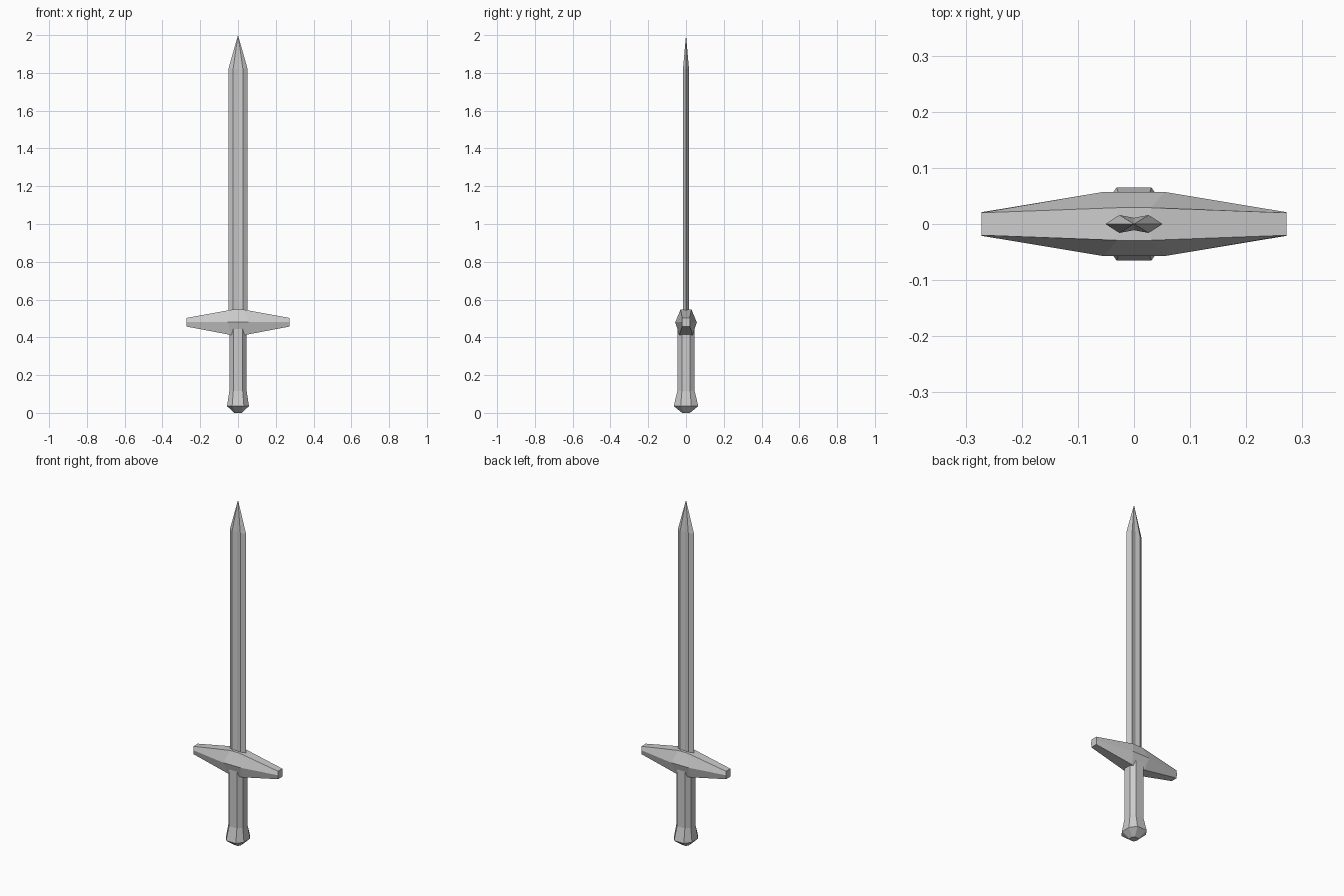
import bpy, bmesh

if "Cube" in bpy.data.objects:
    bpy.data.objects.remove(bpy.data.objects["Cube"])


def loft(name, rings):
    """Flat-faced skin through rings of equal point count, a last ring of one point makes a tip."""
    bm = bmesh.new()
    loops = [[bm.verts.new(p) for p in ring] for ring in rings]
    for a, b in zip(loops, loops[1:]):
        n = len(a)
        for i in range(n):
            j = (i + 1) % n
            bm.faces.new((a[i], a[j], b[0]) if len(b) == 1 else (a[i], a[j], b[j], b[i]))
    for end in (loops[0], loops[-1]):
        if len(end) > 2:
            bm.faces.new(end)
    bmesh.ops.recalc_face_normals(bm, faces=bm.faces)
    mesh = bpy.data.meshes.new(name)
    bm.to_mesh(mesh)
    bm.free()
    obj = bpy.data.objects.new(name, mesh)
    bpy.context.collection.objects.link(obj)
    return obj


def octagon(x, y, flat_x, flat_y, z):
    """Eight-sided ring: half widths x and y, half flats along each axis."""
    return [(x, -flat_y, z), (x, flat_y, z), (flat_x, y, z), (-flat_x, y, z),
            (-x, flat_y, z), (-x, -flat_y, z), (-flat_x, -y, z), (flat_x, -y, z)]


# Blade: bevelled edges with a shallow central groove, tapering to a point
def blade_ring(z):
    half = [(0.051, 0), (0.026, 0.016), (0, 0.011), (-0.026, 0.016)]
    return [(x, y, z) for x, y in half] + [(-x, -y, z) for x, y in half]


loft("blade", [blade_ring(0.5), blade_ring(1.82), [(0, 0, 2.0)]])


# Crossguard: hexagonal section, swollen in the middle
def guard_ring(x_mid, x_top, x_low, y_mid, y_top, y_low, z_top, z_low):
    return [(x_mid, -y_mid, 0.48), (x_top, -y_top, z_top), (x_top, y_top, z_top),
            (x_mid, y_mid, 0.48), (x_low, y_low, z_low), (x_low, -y_low, z_low)]


def guard_end(s):
    return guard_ring(s * 0.272, s * 0.272, s * 0.272, 0.021, 0.02, 0.02, 0.503, 0.457)


def guard_mid(s):
    return guard_ring(s * 0.055, s * 0.03, s * 0.04, 0.057, 0.029, 0.036, 0.547, 0.413)


loft("crossguard", [guard_end(-1), guard_mid(-1), guard_mid(1), guard_end(1)])

# Grip and pommel: octagonal handle flaring into a faceted end
loft("grip", [octagon(0.046, 0.046, 0.025, 0.022, z) for z in (0.115, 0.45)])
loft("pommel", [
    octagon(0.021, 0.021, 0.011, 0.011, 0.0),
    octagon(0.058, 0.065, 0.031, 0.028, 0.036),
    octagon(0.046, 0.046, 0.025, 0.022, 0.115),
])
